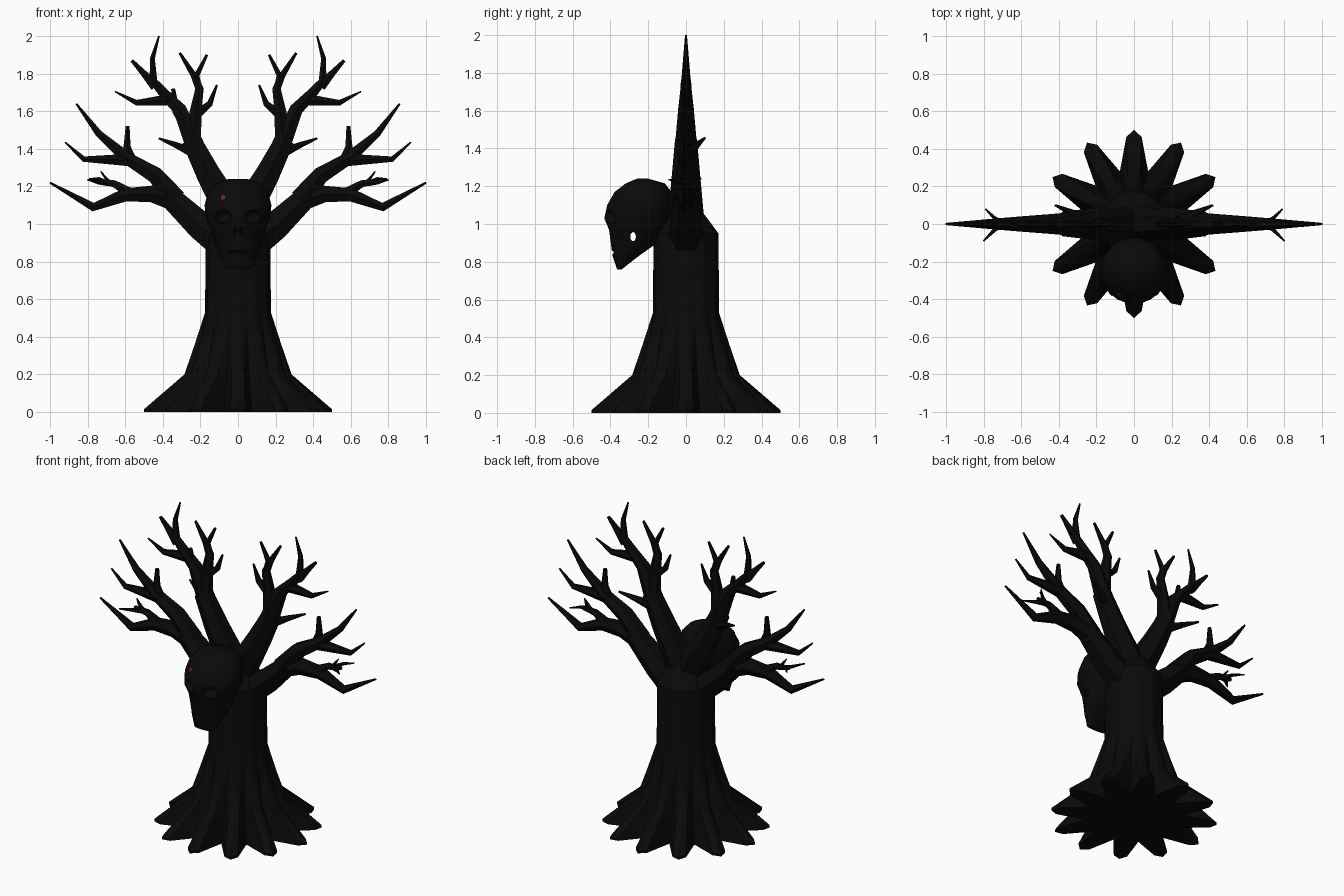
import bpy, bmesh, math
from mathutils import Vector, Matrix

if "Cube" in bpy.data.objects:
    bpy.data.objects.remove(bpy.data.objects["Cube"])


def material(name, rgb):
    m = bpy.data.materials.new(name)
    m.use_nodes = True
    m.diffuse_color = (*rgb, 1)
    m.node_tree.nodes["Principled BSDF"].inputs["Base Color"].default_value = (*rgb, 1)
    return m


bark = material("black bark", (0.003, 0.003, 0.003))
red = material("dark red", (0.2, 0.02, 0.01))


def finish(bm, name, mat, smooth=True):
    bmesh.ops.recalc_face_normals(bm, faces=bm.faces[:])
    mesh = bpy.data.meshes.new(name)
    bm.to_mesh(mesh)
    bm.free()
    mesh.materials.append(mat)
    obj = bpy.data.objects.new(name, mesh)
    bpy.context.collection.objects.link(obj)
    bpy.ops.object.select_all(action="DESELECT")
    obj.select_set(True)
    bpy.context.view_layer.objects.active = obj
    if smooth:
        bpy.ops.object.shade_smooth_by_angle(angle=math.radians(35))
    return obj


def loft(bm, rings):
    """Skin a list of equal point rings and close both ends."""
    loops = [[bm.verts.new(p) for p in ring] for ring in rings]
    n = len(loops[0])
    for a, b in zip(loops, loops[1:]):
        for i in range(n):
            j = (i + 1) % n
            bm.faces.new((a[i], a[j], b[j], b[i]))
    bm.faces.new(loops[0][::-1])
    bm.faces.new(loops[-1])


# Trunk with twelve pointed roots: z, ridge, shoulder, valley radius, shoulder angle
trunk_rings = [(0, .50, .465, .29, 5), (.015, .50, .465, .285, 5),
               (.2, .285, .275, .225, 7), (.36, .23, .225, .2, 7.5),
               (.53, .175, .175, .168, 7.5), (.95, .172, .172, .17, 7.5),
               (1.06, .09, .09, .09, 7.5), (1.1, .05, .05, .05, 7.5)]
rings = []
for z, ridge, shoulder, valley, spread in trunk_rings:
    ring = []
    for k in range(12):
        for r, off in ((shoulder, -spread), (ridge, 0), (shoulder, spread), (valley, 15)):
            a = math.radians(30 * k + off)
            ring.append((r * math.cos(a), r * math.sin(a), z))
    rings.append(ring)
bm = bmesh.new()
loft(bm, rings)
finish(bm, "trunk_and_roots", bark)


# Branches: tapered six-sided tubes through (x, z) or (x, y, z) points
def branch(bm, side, r0, r1, *points):
    pts = [Vector((p[0] * side, p[1] if len(p) == 3 else 0, p[-1])) for p in points]
    lengths = [0]
    for a, b in zip(pts, pts[1:]):
        lengths.append(lengths[-1] + (b - a).length)
    rings = []
    for i, p in enumerate(pts):
        t = (pts[min(i + 1, len(pts) - 1)] - pts[max(i - 1, 0)]).normalized()
        v = t.cross(Vector((0, 1, 0))).normalized()
        u = v.cross(t)
        r = r0 + (r1 - r0) * lengths[i] / lengths[-1]
        rings.append([p + r * (math.cos(k * math.pi / 3) * u + math.sin(k * math.pi / 3) * v)
                      for k in range(6)])
    loft(bm, rings)


for side, label in ((1, "left"), (-1, "right")):
    # Upper limb and its forks
    bm = bmesh.new()
    branch(bm, side, .095, .058, (.03, 1.04), (.16, 1.27), (.25, 1.45))
    branch(bm, side, .058, .005, (.23, 1.42), (.31, 1.61), (.39, 1.69), (.45, 1.76),
           (.455, 1.88), (.42, 2.0))
    branch(bm, side, .03, .01, (.44, 1.73), (.5, 1.8), (.565, 1.87))
    branch(bm, side, .035, .004, (.37, 1.66), (.54, 1.645), (.655, 1.705))
    branch(bm, side, .05, .008, (.24, 1.43), (.225, 1.6), (.205, 1.72), (.235, 1.79), (.31, 1.91))
    branch(bm, side, .022, .008, (.21, 1.73), (.22, 1.79), (.165, 1.9))
    branch(bm, side, .03, .006, (.225, 1.58), (.15, 1.64), (.112, 1.74))
    branch(bm, side, .03, .006, (.24, .02, 1.38), (.33, .06, 1.42), (.42, .1, 1.455))
    finish(bm, label + "_upper_branches", bark)

    # Lower limb and its forks
    bm = bmesh.new()
    branch(bm, side, .1, .065, (.08, .9), (.2, .99), (.38, 1.16))
    branch(bm, side, .065, .006, (.33, 1.13), (.44, 1.26), (.59, 1.35), (.74, 1.48), (.86, 1.64))
    branch(bm, side, .04, .005, (.56, 1.34), (.82, 1.345), (.92, 1.435))
    branch(bm, side, .03, .012, (.56, 1.33), (.59, 1.41), (.587, 1.52))
    branch(bm, side, .062, .006, (.33, 1.12), (.46, 1.16), (.6, 1.155), (.77, 1.09), (1.0, 1.22))
    branch(bm, side, .035, .012, (.55, 1.15), (.66, 1.215), (.75, 1.225))
    branch(bm, side, .016, .004, (.69, 0, 1.215), (.74, -.03, 1.22), (.8, -.09, 1.235))
    branch(bm, side, .016, .004, (.69, 0, 1.215), (.74, .03, 1.24), (.79, .08, 1.24))
    branch(bm, side, .014, .004, (.67, 1.21), (.7, 1.24), (.73, 1.28))
    finish(bm, label + "_lower_branches", bark)

# Extra twig on the right upper limb
bm = bmesh.new()
branch(bm, -1, .035, .012, (.26, 1.5), (.33, 1.6), (.345, 1.72))
finish(bm, "extra_twig", bark)

# Skull: sections of z, front y, back y, half width
sections = [(.76, -.365, -.34, .07), (.83, -.39, -.25, .1), (.9, -.4, -.15, .125),
            (.97, -.41, -.1, .145), (1.03, -.435, -.08, .17), (1.1, -.42, -.07, .178),
            (1.17, -.38, -.075, .16), (1.215, -.32, -.11, .115), (1.24, -.26, -.2, .05)]
rings = []
for z, front, back, half in sections:
    mid, depth = (front + back) / 2, (back - front) / 2
    rings.append([(half * math.cos(a), mid + depth * math.sin(a), z)
                  for a in (k * math.pi / 9 for k in range(18))])
bm = bmesh.new()
loft(bm, rings)
skull = finish(bm, "skull", bark)

# Openings: eye sockets, nose, mouth slit and a slot through the cheeks
bm = bmesh.new()


def cut_ball(center, size):
    m = Matrix.Translation(center) @ Matrix.Diagonal((*size, 1))
    bmesh.ops.create_icosphere(bm, subdivisions=2, radius=1, matrix=m)


for side in (1, -1):
    cut_ball((.08 * side, -.41, 1.04), (.05, .06, .038))
    cut_ball((.016 * side, -.42, .955), (.012, .03, .028))
cut_ball((0, -.4, .85), (.07, .03, .01))
cut_ball((0, -.28, .933), (.5, .016, .026))
cutter = finish(bm, "skull_cutter", bark, False)
cutter.hide_render = True
mod = skull.modifiers.new("openings", "BOOLEAN")
mod.operation = "DIFFERENCE"
mod.solver = "EXACT"
mod.object = cutter
bpy.context.view_layer.objects.active = skull
bpy.ops.object.modifier_apply(modifier=mod.name)
bpy.data.objects.remove(cutter)

# Small red mark on the brow
bm = bmesh.new()
facing = Vector((-.35, -.85, .35)).to_track_quat("Z", "Y").to_matrix().to_4x4()
bmesh.ops.create_cone(bm, cap_ends=True, segments=8, radius1=.014, radius2=.014, depth=.009,
                      matrix=Matrix.Translation((-.077, -.377, 1.14)) @ facing)
finish(bm, "red_mark", red, False)
